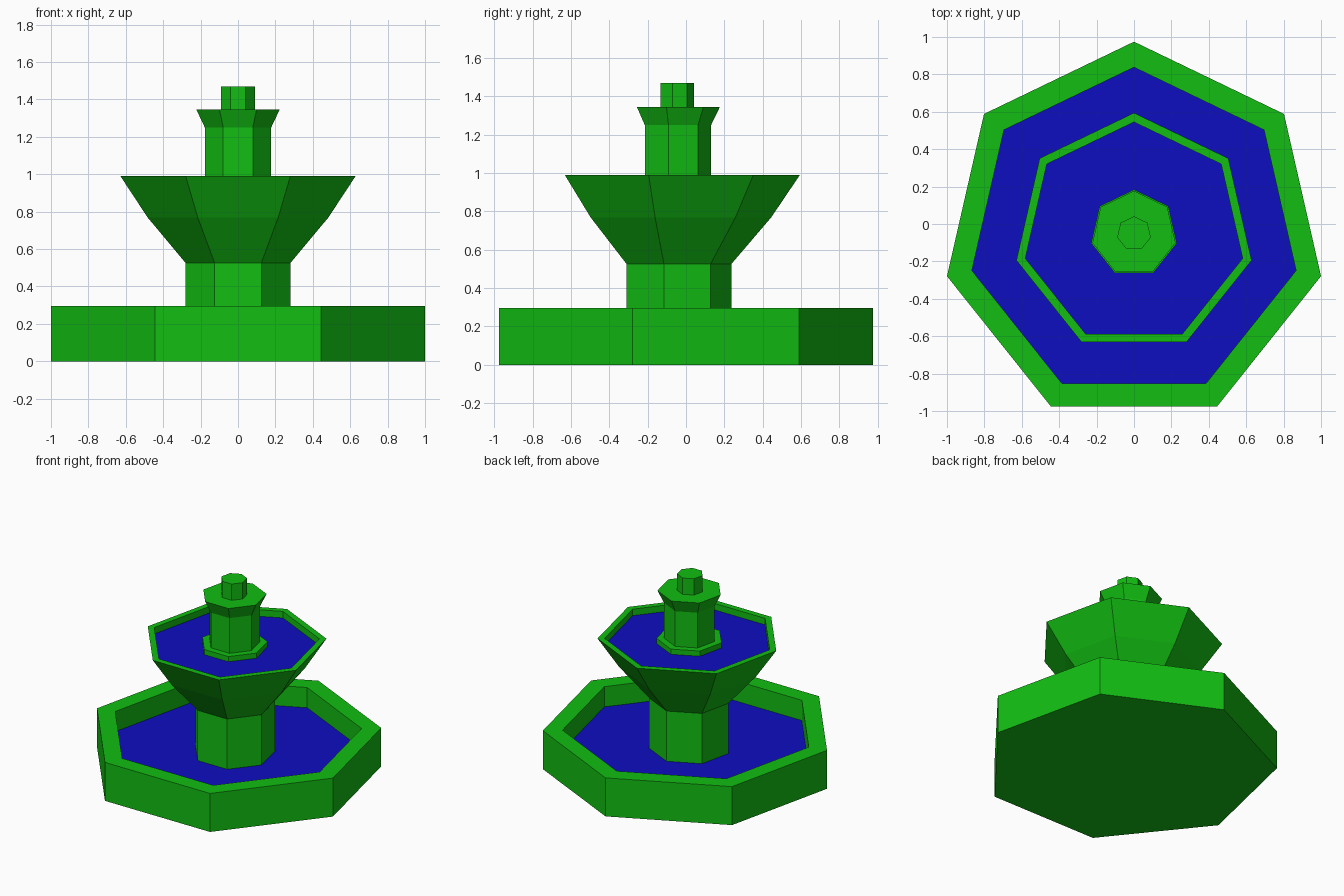
import bpy, math

if "Cube" in bpy.data.objects:
    bpy.data.objects.remove(bpy.data.objects["Cube"])

SIDES = 7
AXIS_Y = -0.051   # heptagon axis sits slightly forward of the bounding-box centre


def material(name, color):
    m = bpy.data.materials.new(name)
    m.diffuse_color = color
    m.use_nodes = True
    m.node_tree.nodes["Principled BSDF"].inputs["Base Color"].default_value = m.diffuse_color
    return m


stone = material("green_stone", (0.006, 0.515, 0.006, 1))
water = material("blue_water", (0.0044, 0.0044, 0.527, 1))


def lathe(name, profile, mat):
    """Revolve (radius, z) points, bottom to top, into a closed seven-sided solid."""
    verts, faces = [], []
    for r, z in profile:
        for k in range(SIDES):
            a = math.pi / 2 + 2 * math.pi * k / SIDES
            verts.append((r * math.cos(a), AXIS_Y + r * math.sin(a), z))
    for i in range(len(profile) - 1):
        for k in range(SIDES):
            n = (k + 1) % SIDES
            b, t = i * SIDES, (i + 1) * SIDES
            faces.append((b + k, b + n, t + n, t + k))
    faces.append(tuple(reversed(range(SIDES))))
    top = (len(profile) - 1) * SIDES
    faces.append(tuple(range(top, top + SIDES)))
    me = bpy.data.meshes.new(name)
    me.from_pydata(verts, [], faces)
    me.materials.append(mat)
    ob = bpy.data.objects.new(name, me)
    bpy.context.collection.objects.link(ob)
    return ob


# Lower basin with straight inner walls
lathe("lower_basin", [(1.0257, 0), (1.0257, 0.295), (0.889, 0.295), (0.889, 0.13)], stone)
lathe("lower_water", [(0.889, 0.132), (0.889, 0.14)], water)

# Pedestal flaring into the upper bowl
lathe("pedestal", [(0.287, 0.135), (0.287, 0.525)], stone)
lathe("upper_bowl", [(0.287, 0.525), (0.495, 0.768), (0.645, 0.99),
                     (0.596, 0.99), (0.596, 0.93)], stone)
lathe("upper_water", [(0.596, 0.932), (0.596, 0.94)], water)

# Column with foot ring, flared cap and spout
lathe("column_foot", [(0.235, 0.935), (0.235, 0.98)], stone)
lathe("column", [(0.182, 0.98), (0.182, 1.25), (0.228, 1.345)], stone)
lathe("spout", [(0.092, 1.345), (0.092, 1.47)], stone)
